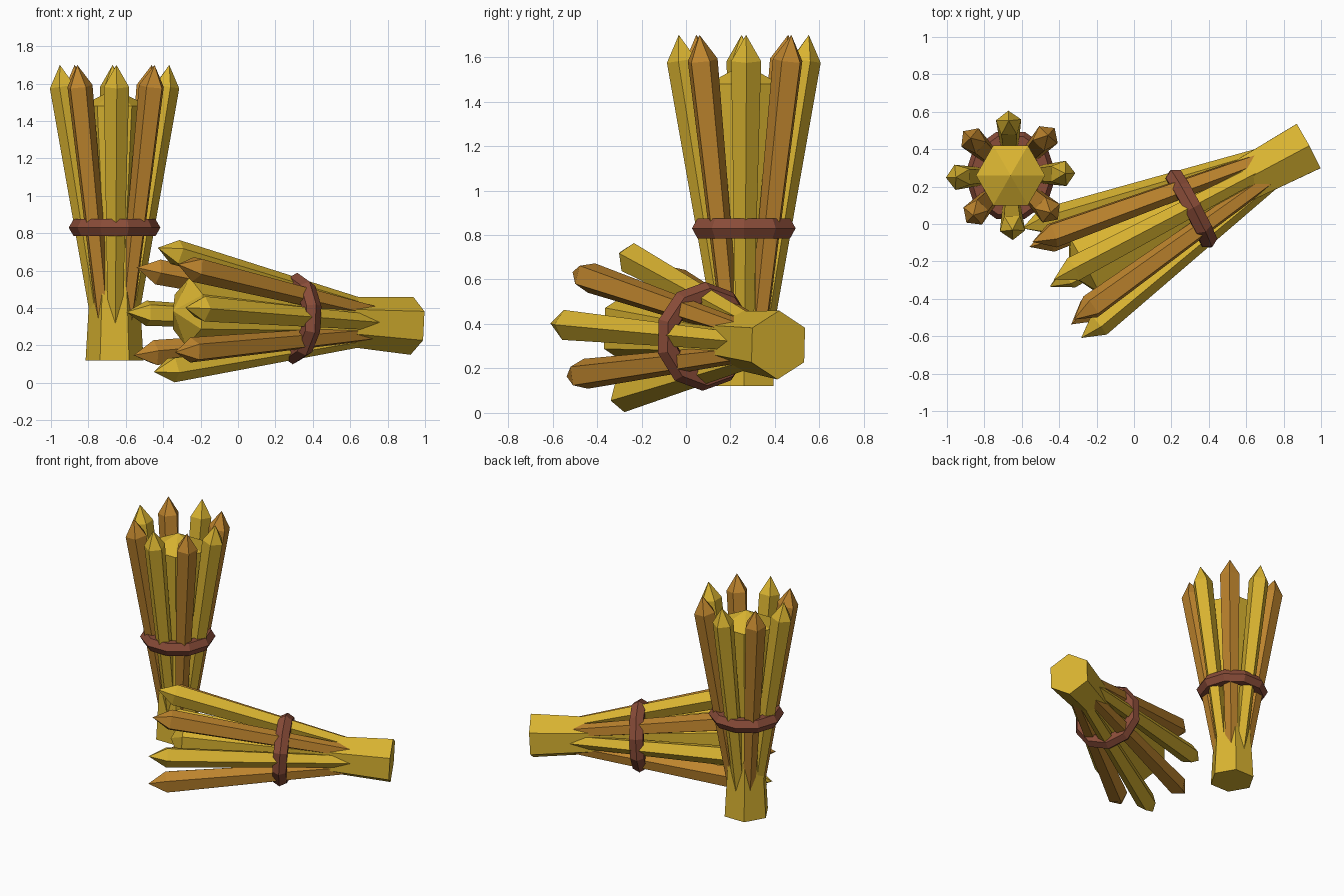
import bpy
import math
from mathutils import Matrix, Vector

if "Cube" in bpy.data.objects:
    bpy.data.objects.remove(bpy.data.objects["Cube"])


def material(name, rgb):
    m = bpy.data.materials.new(name)
    m.diffuse_color = (*rgb, 1)
    m.use_nodes = True
    m.node_tree.nodes["Principled BSDF"].inputs["Base Color"].default_value = m.diffuse_color
    return m


STRAW = material("straw yellow", (0.69, 0.45, 0.03))
DRY = material("dry orange straw", (0.52, 0.235, 0.027))
TWINE = material("brown twine", (0.25, 0.072, 0.04))


def make(name, verts, faces, mat, matrix):
    me = bpy.data.meshes.new(name)
    me.from_pydata([tuple(v) for v in verts], [], faces)
    me.materials.append(mat)
    ob = bpy.data.objects.new(name, me)
    ob.matrix_world = matrix
    bpy.context.collection.objects.link(ob)
    return ob


def pointed_prism(name, rings, tip, sides, turn, mat, matrix):
    """Rings of (centre, radius), capped flat below and by a point above."""
    verts, faces = [], []
    for c, r in rings:
        for i in range(sides):
            a = turn + math.tau * i / sides
            verts.append(Vector(c) + Vector((r * math.cos(a), r * math.sin(a), 0)))
    verts.append(Vector(tip))
    faces.append(tuple(reversed(range(sides))))
    for k in range(len(rings)):
        for i in range(sides):
            j = (i + 1) % sides
            a, b = k * sides + i, k * sides + j
            if k < len(rings) - 1:
                faces.append((a, b, b + sides, a + sides))
            else:
                faces.append((a, b, len(verts) - 1))
    return make(name, verts, faces, mat, matrix)


def band(name, z, major, minor, n, m, mat, matrix):
    verts, faces = [], []
    for i in range(n):
        a = math.tau * i / n
        for j in range(m):
            b = math.tau * j / m
            r = major + minor * math.cos(b)
            verts.append((r * math.cos(a), r * math.sin(a), z + minor * math.sin(b)))
            i2, j2 = (i + 1) % n, (j + 1) % m
            faces.append((i * m + j, i2 * m + j, i2 * m + j2, i * m + j2))
    return make(name, verts, faces, mat, matrix)


def sheaf(label, matrix, base_r, top_r, top_z):
    # Six-sided central bundle, narrow at the waist
    pointed_prism(label + "_core",
                  [((0, 0, 0), 0.155), ((0, 0, 0.63), 0.118), ((0, 0, 1.36), 0.185)],
                  (0, 0, 1.45), 6, 0, STRAW, matrix)
    # Eight flaring five-sided stalks in alternating colours
    slope = (top_r - base_r) / (top_z - 0.13)
    tip_r = top_r + slope * 0.115
    for i in range(8):
        a = math.tau * i / 8 + math.radians(2)
        out = Vector((math.cos(a), math.sin(a), 0))
        up = Vector((0, 0, 1))
        # end sections are tilted with the stalk by shearing up along its own axis
        ob = pointed_prism(f"{label}_stalk_{i + 1}",
                           [(out * base_r + up * 0.13, 0.04),
                            (out * top_r + up * top_z, 0.071)],
                           out * tip_r + up * (top_z + 0.115),
                           5, a, DRY if i % 2 else STRAW, matrix)
        for v in ob.data.vertices[5:10]:
            v.co.z -= slope * (v.co.dot(out) - top_r)
    # Twine ring
    band(label + "_tie", 0.71, 0.193, 0.052, 10, 6, TWINE, matrix)


# Standing sheaf
sheaf("standing_sheaf", Matrix.Translation((-0.66, 0.26, 0.12)), 0.072, 0.275, 1.465)

# Lying sheaf: its long axis runs to the front left, its x axis points up
axis = Vector((-0.88, -0.47, 0.055)).normalized()
side = axis.cross(Vector((0, 0, 1))).normalized()
upward = side.cross(axis)
rot = Matrix((upward, axis.cross(upward), axis)).transposed().to_4x4()
sheaf("lying_sheaf", Matrix.Translation((0.93, 0.415, 0.305)) @ rot, 0.052, 0.31, 1.44)
